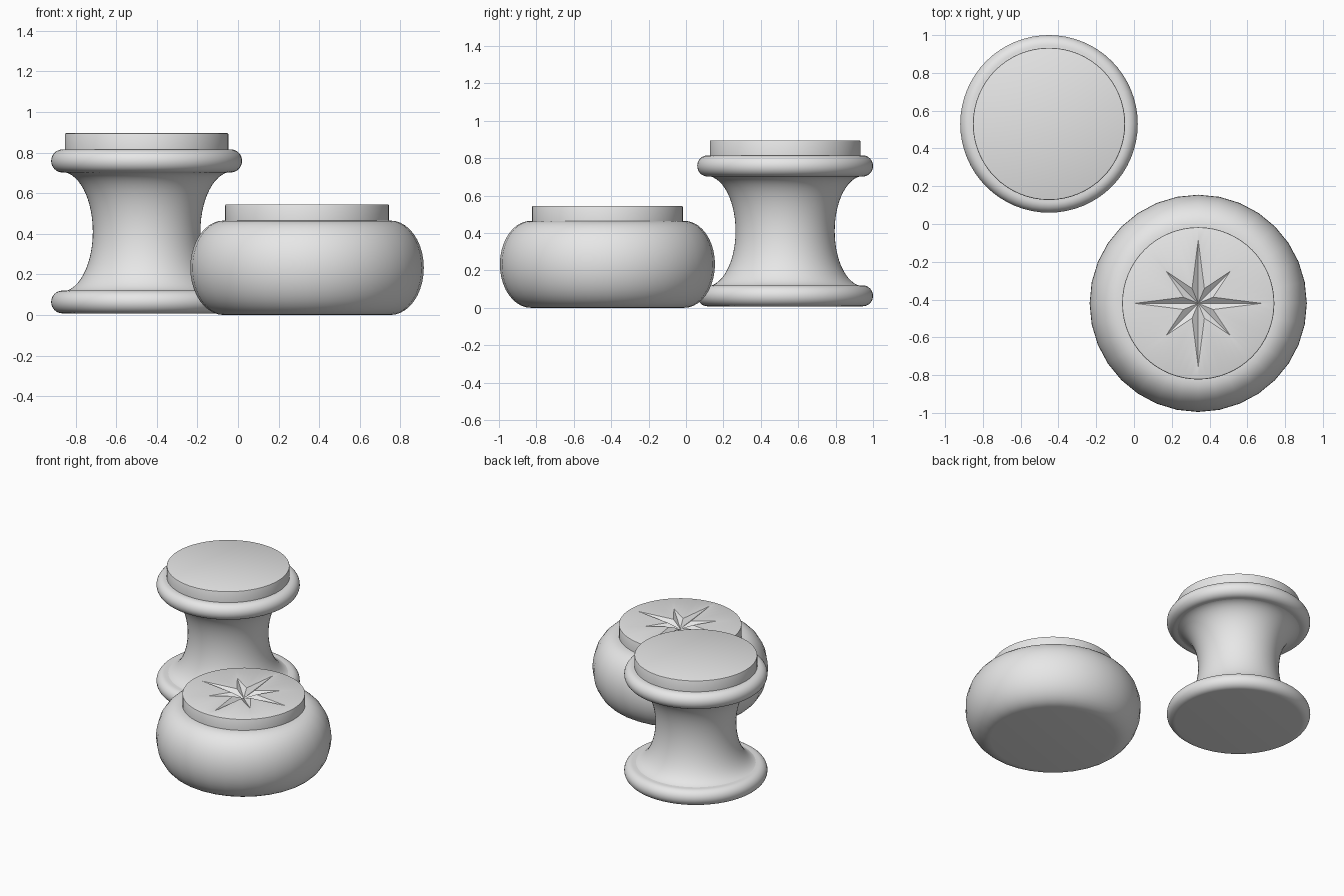
import bpy
import bmesh
from math import sin, cos, pi, radians
from mathutils import Vector

default = bpy.data.objects.get("Cube")
if default:
    bpy.data.objects.remove(default)

GREY = (0.8, 0.8, 0.8, 1.0)
mat = bpy.data.materials.new("light grey")
mat.use_nodes = True
mat.diffuse_color = GREY
mat.node_tree.nodes["Principled BSDF"].inputs["Base Color"].default_value = GREY


def finish(name, bm, centre):
    """Turn a bmesh into a smooth shaded object standing at centre."""
    bmesh.ops.recalc_face_normals(bm, faces=bm.faces)
    mesh = bpy.data.meshes.new(name)
    bm.to_mesh(mesh)
    bm.free()
    mesh.materials.append(mat)
    obj = bpy.data.objects.new(name, mesh)
    obj.location = (*centre, 0)
    bpy.context.collection.objects.link(obj)
    bpy.ops.object.select_all(action="DESELECT")
    obj.select_set(True)
    bpy.context.view_layer.objects.active = obj
    bpy.ops.object.shade_smooth_by_angle(angle=radians(30))


def lathe(bm, profile, sides, cap_top=True):
    """Revolve (radius, height) points; return the last ring."""
    rings = [[bm.verts.new((r * cos(2 * pi * i / sides), r * sin(2 * pi * i / sides), z))
              for i in range(sides)] for r, z in profile]
    for low, high in zip(rings, rings[1:]):
        for i in range(sides):
            j = (i + 1) % sides
            bm.faces.new((low[i], low[j], high[j], high[i]))
    bm.faces.new(rings[0][::-1])
    if cap_top:
        bm.faces.new(rings[-1])
    return rings[-1]


def bulge(flat, out, low, high, steps=16):
    """Half-ellipse side profile; a negative out makes a waist."""
    mid, half = (low + high) / 2, (high - low) / 2
    angles = [pi * (i / steps - 0.5) for i in range(steps + 1)]
    return [(flat + out * cos(a), mid + half * sin(a)) for a in angles]


def turned_part(name, centre, profile, sides=64):
    bm = bmesh.new()
    lathe(bm, profile, sides)
    finish(name, bm, centre)


def cap_profile(low, high, r=0.403, edge=0.006):
    return [(r, low), (r, high - edge), (r - edge * 0.3, high - edge * 0.3), (r - edge, high)]


def star_cap(name, centre, low, high, depth):
    """Disc with an eight-pointed star carved into its top."""
    bm = bmesh.new()
    rim = lathe(bm, cap_profile(low, high), 64, cap_top=False)
    # Corners alternate long tip, notch, short tip, notch
    radii = (0.335, 0.085, 0.24, 0.085)
    corners = [Vector((cos(k * pi / 8), sin(k * pi / 8), 0)) * radii[k % 4] for k in range(16)]
    outline = []
    for k, corner in enumerate(corners):
        following = corners[(k + 1) % 16]
        for step in range(4):
            point = corner.lerp(following, step / 4)
            outline.append(bm.verts.new((point.x, point.y, high)))
    bottom = bm.verts.new((0, 0, high - depth))
    for i in range(64):
        j = (i + 1) % 64
        bm.faces.new((rim[i], rim[j], outline[j], outline[i]))
        bm.faces.new((outline[i], outline[j], bottom))
    finish(name, bm, centre)


# Tall waisted knob
TALL = (-0.45, 0.53)
turned_part("tall_knob_base_flange", TALL, bulge(0.415, 0.055, 0.008, 0.12))
turned_part("tall_knob_waist", TALL, bulge(0.42, -0.155, 0.115, 0.705, 28))
turned_part("tall_knob_top_flange", TALL, bulge(0.415, 0.055, 0.702, 0.815))
turned_part("tall_knob_cap", TALL, cap_profile(0.81, 0.895))

# Low round knob with a carved star
LOW = (0.34, -0.42)
turned_part("low_knob_body", LOW, bulge(0.41, 0.165, 0.0, 0.465, 20), sides=32)
star_cap("low_knob_star_cap", LOW, 0.46, 0.545, 0.035)
